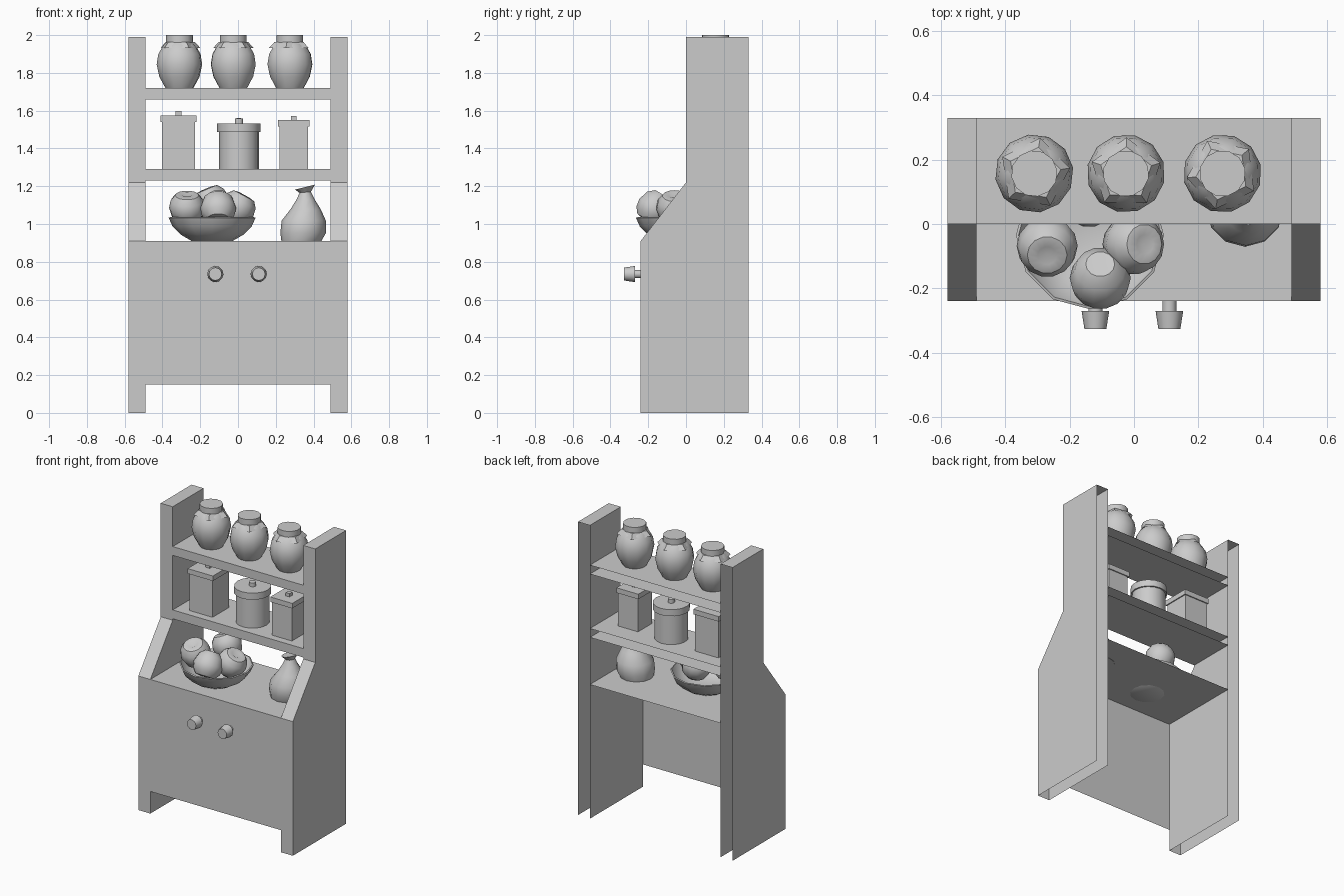
import bpy, bmesh, math
from mathutils import Matrix, Vector

if "Cube" in bpy.data.objects:
    bpy.data.objects.remove(bpy.data.objects["Cube"])


def finish(bm, name, smooth=False):
    me = bpy.data.meshes.new(name)
    bm.to_mesh(me)
    bm.free()
    ob = bpy.data.objects.new(name, me)
    bpy.context.collection.objects.link(ob)
    if smooth:
        bpy.ops.object.select_all(action='DESELECT')
        ob.select_set(True)
        bpy.context.view_layer.objects.active = ob
        bpy.ops.object.shade_smooth_by_angle(angle=math.radians(42))
    return ob


def strip(bm, x0, x1, pts):
    """Sheet folded along a y-z profile, open at both ends."""
    a = [bm.verts.new((x0, y, z)) for y, z in pts]
    b = [bm.verts.new((x1, y, z)) for y, z in pts]
    for i in range(len(pts) - 1):
        bm.faces.new((a[i], b[i], b[i + 1], a[i + 1]))
    return a, b


def lathe(name, profile, loc, sides=12, rot=None, turn=0.0):
    """Revolve (r, z) points, or (r, z, x offset, tilt); r = 0 makes a pole."""
    bm = bmesh.new()
    rings = []
    for r, z, *more in profile:
        dx, tilt = more if more else (0, 0)
        ring = []
        for k in range(1 if r == 0 else sides):
            t = 2 * math.pi * k / sides + turn
            ring.append(bm.verts.new((r * math.cos(t) + dx, r * math.sin(t),
                                      z + tilt * r * math.cos(t))))
        rings.append(ring)
    for a, b in zip(rings, rings[1:]):
        for k in range(sides):
            j = (k + 1) % sides
            vs = [a[k % len(a)], a[j % len(a)], b[j % len(b)], b[k % len(b)]]
            bm.faces.new(list(dict.fromkeys(vs)))
    m = Matrix.Translation(Vector(loc))
    bm.transform(m @ rot if rot else m)
    return finish(bm, name, True)


def box(bm, x, y, z0, z1, w, d):
    m = Matrix.Translation((x, y, (z0 + z1) / 2)) @ Matrix.Diagonal((w, d, z1 - z0, 1))
    bmesh.ops.create_cube(bm, size=1, matrix=m)


# Side panels: hollow, open at the back and underneath
bm = bmesh.new()
a, b = strip(bm, 0.49, 0.58, [(-0.24, 0), (-0.24, 0.91), (0, 1.22), (0, 1.99), (0.33, 1.99)])
bm.faces.new(a + [bm.verts.new((0.49, 0.33, 0))])
bm.faces.new((b + [bm.verts.new((0.58, 0.33, 0))])[::-1])
sides = finish(bm, "side_panels")
sides.modifiers.new("mirror", 'MIRROR').use_mirror_merge = False

# Counter with front panel, and two shelves open at the back
bm = bmesh.new()
strip(bm, -0.49, 0.49, [(-0.24, 0.15), (-0.24, 0.91), (0.33, 0.91)])
finish(bm, "counter_and_front")
for name, z in (("lower_shelf", 1.23), ("upper_shelf", 1.66)):
    bm = bmesh.new()
    strip(bm, -0.49, 0.49, [(0.33, z), (0, z), (0, z + 0.06), (0.33, z + 0.06)])
    finish(bm, name)

# Door knobs
for x in (-0.12, 0.11):
    lathe("door_knob", [(0.022, 0), (0.022, 0.03), (0.043, 0.03), (0.034, 0.087), (0, 0.087)],
          (x, -0.24, 0.735), 12, Matrix.Rotation(math.pi / 2, 4, 'X'))

# Jars with lids and five-cornered cloth covers
for x, turn in ((-0.31, 0.15), (-0.025, 0.3), (0.275, 0.75)):
    p = (x, 0.157, 1.72)
    lathe("jar", [(0, 0), (0.075, 0), (0.108, 0.06), (0.122, 0.125), (0.113, 0.18),
                  (0.087, 0.225), (0.068, 0.242)], p, 12, turn=turn)
    lathe("jar_cloth", [(0.112, 0.212), (0.083, 0.243), (0, 0.246)], p, 5, turn=turn)
    lathe("jar_lid", [(0.072, 0.24), (0.072, 0.28), (0, 0.28)], p, 12, turn=turn)

# Square canisters: body, lid, knob
for x, y, w, h in ((-0.315, 0.14, 0.175, 0.285), (0.295, 0.125, 0.15, 0.26)):
    bm = bmesh.new()
    box(bm, x, y, 1.29, 1.29 + h - 0.03, w, w)
    box(bm, x, y, 1.29 + h - 0.034, 1.29 + h, w + 0.015, w + 0.015)
    box(bm, x, y, 1.29 + h, 1.29 + h + 0.022, 0.03, 0.03)
    finish(bm, "square_canister")

# Round canister
lathe("round_canister", [(0, 0), (0.105, 0), (0.105, 0.197), (0.115, 0.197), (0.115, 0.242),
                         (0.022, 0.242), (0.022, 0.268), (0, 0.272)], (0.005, 0.15, 1.29), 16)

# Fruit bowl
lathe("fruit_bowl", [(0, 0), (0.105, 0), (0.165, 0.035), (0.21, 0.08), (0.23, 0.125),
                     (0.222, 0.128), (0.2, 0.085), (0.155, 0.045), (0.09, 0.02), (0, 0.02)],
      (-0.137, -0.035, 0.908), 12)

# Fruit: round with a dimple at the stem, tipped different ways
fruit = [(0, -0.082), (0.045, -0.084), (0.078, -0.055), (0.095, 0), (0.087, 0.042),
         (0.062, 0.073), (0.03, 0.078), (0, 0.06)]
for x, y, z, tilt, ax in ((-0.27, -0.068, 1.085, 0.4, 'X'), (-0.003, -0.063, 1.085, 0.5, 'Y'),
                          (-0.105, -0.168, 1.085, 2.6, 'X'), (-0.14, 0.085, 1.115, -0.4, 'Y')):
    lathe("fruit", fruit, (x, y, z), 14, Matrix.Rotation(tilt, 4, ax))

# Tied sack, leaning, with a flared mouth
lathe("sack", [(0, 0, -0.01, 0), (0.105, 0, -0.01, 0), (0.121, 0.045, 0, 0),
               (0.117, 0.11, 0.003, 0), (0.08, 0.17, 0.013, 0), (0.048, 0.222, 0.013, 0),
               (0.03, 0.26, 0.011, 0.1), (0.053, 0.287, 0.01, 0.25), (0, 0.28, 0.01, 0)],
      (0.345, 0.05, 0.908), 12)
